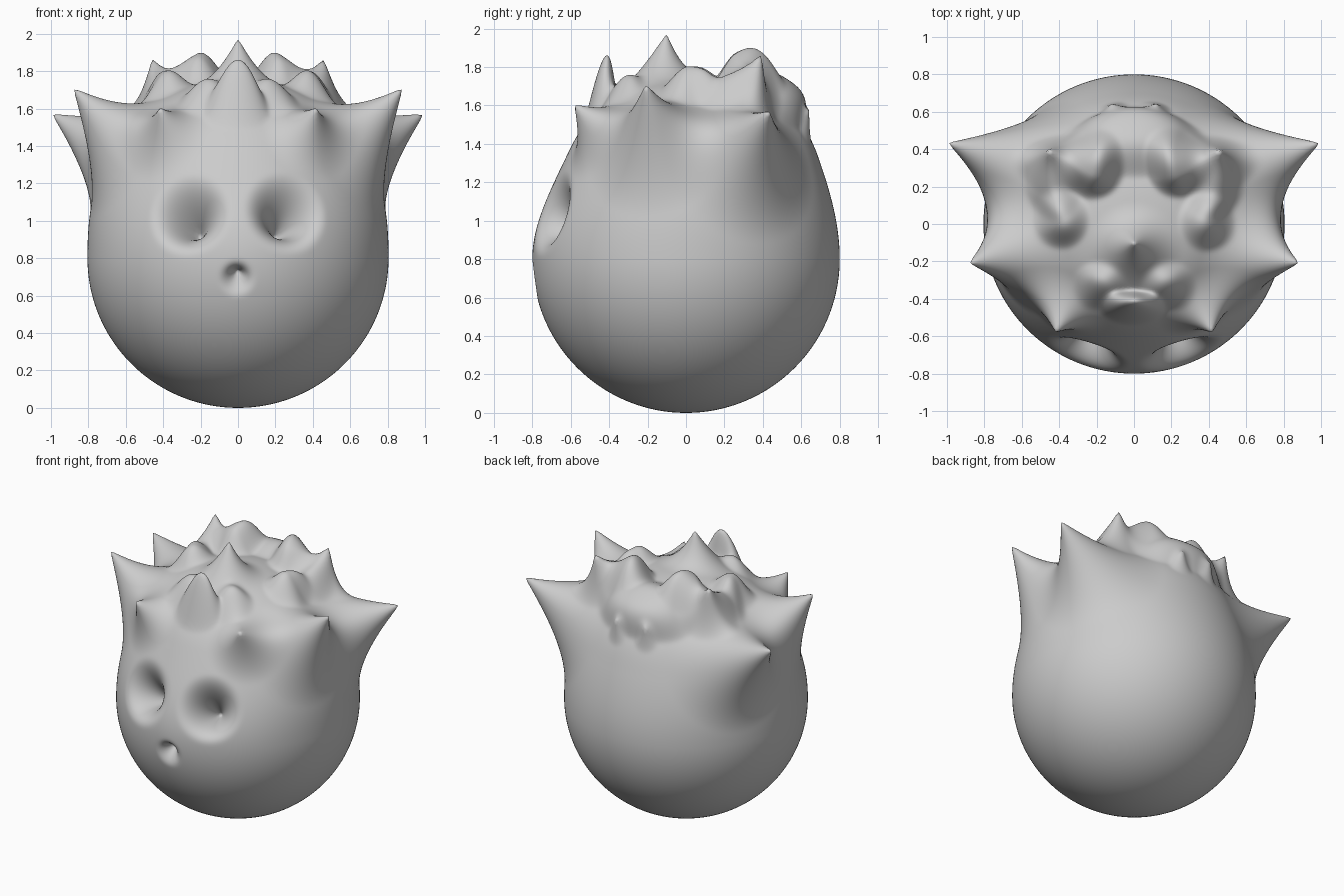
import bpy, bmesh, math
from mathutils import Vector as V

if "Cube" in bpy.data.objects:
    bpy.data.objects.remove(bpy.data.objects["Cube"])


def smooth(t):
    t = min(1, max(0, t))
    return t * t * (3 - 2 * t)


# Smooth egg-shaped head: round below, fuller and taller above
bm = bmesh.new()
bmesh.ops.create_icosphere(bm, subdivisions=7, radius=1)
for v in bm.verts:
    x, y, z = v.co
    if z <= 0:
        v.co = V((x * .805, y * .8, .8 + z * .8))
        continue
    r, n = math.hypot(x, y), 2.35
    k = (r ** n + z ** n) ** (-1 / n)
    x, y, z = x * k * .805, y * k * .8, z * k * .95
    if y < 0:
        y *= 1 - .12 * smooth(z / .6)
    else:
        y *= 1 - .03 * smooth(z / .45) + .05 * smooth((z - .45) / .4)
    v.co = V((x, y, .8 + z))
base = [v.co.copy() for v in bm.verts]
pos = [p.copy() for p in base]


def pull(anchor, tip, radius, power=2.0, mirror=True, stretch=(1, 1, 1), shape="point"):
    """Drag the skin around anchor to tip; shape and power set how pointed it gets."""
    for s in ((1, -1) if mirror else (1,)):
        a = V((anchor[0] * s, anchor[1], anchor[2]))
        i0 = min(range(len(base)), key=lambda i: (base[i] - a).length_squared)
        c = base[i0]
        d = V((tip[0] * s, tip[1], tip[2])) - pos[i0]
        for i, p in enumerate(base):
            q = p - c
            if abs(q.x) > radius * 2 or abs(q.y) > radius * 2:
                continue
            m = math.sqrt((q.x / stretch[0]) ** 2 + (q.y / stretch[1]) ** 2
                          + (q.z / stretch[2]) ** 2) / radius
            if m < 1:
                e = {"point": 1, "round": 2, "flat": 4}[shape]
                pos[i] += d * (1 - m ** e) ** power


# Crown: rear shelf, side rims and rounded bumps
pull((0, .46, 1.62), (0, .53, 1.735), .24, 2, False, (1.75, 1, 1), "flat")
pull((.41, .17, 1.62), (.44, .17, 1.72), .16, 2, shape="round")
pull((.22, .30, 1.68), (.22, .30, 1.89), .18, 2, shape="round")
pull((.38, .02, 1.66), (.39, .02, 1.80), .17, 2, shape="round")
pull((.17, -.32, 1.62), (.17, -.32, 1.75), .16, 2, shape="round")
# Large side horns
pull((.65, .35, 1.34), (1.0, .435, 1.575), .46, 2.2)
pull((.64, -.17, 1.40), (.885, -.21, 1.715), .40, 2.2)
# Forehead and crown spikes
pull((.39, -.46, 1.46), (.42, -.585, 1.61), .27, 2.2)
pull((.39, .31, 1.6), (.46, .395, 1.88), .19, 1.8)
pull((0, -.14, 1.74), (0, -.10, 1.98), .27, 2.2, False)
pull((0, -.44, 1.57), (0, -.42, 1.86), .13, 1.6, False, (1.4, 1, 1), "round")
# Small teeth at the back
pull((.12, .64, 1.50), (.12, .645, 1.585), .09, 1.6)
# Eye sockets and mouth
pull((.25, -.69, 1.03), (.19, -.45, .89), .24, 2)
pull((0, -.79, .69), (0, -.67, .74), .11, 2.2, False)

for v, p in zip(bm.verts, pos):
    v.co = p
# Even out stretched skin
bmesh.ops.smooth_vert(bm, verts=bm.verts, factor=.5, use_axis_x=True, use_axis_y=True, use_axis_z=True)
for f in bm.faces:
    f.smooth = True
mesh = bpy.data.meshes.new("spiky_head")
bm.to_mesh(mesh)
bm.free()
mat = bpy.data.materials.new("plain grey")
mat.diffuse_color = (.6, .6, .6, 1)
mat.use_nodes = True
mat.node_tree.nodes["Principled BSDF"].inputs["Base Color"].default_value = mat.diffuse_color
mesh.materials.append(mat)
bpy.context.collection.objects.link(bpy.data.objects.new("spiky_head", mesh))
